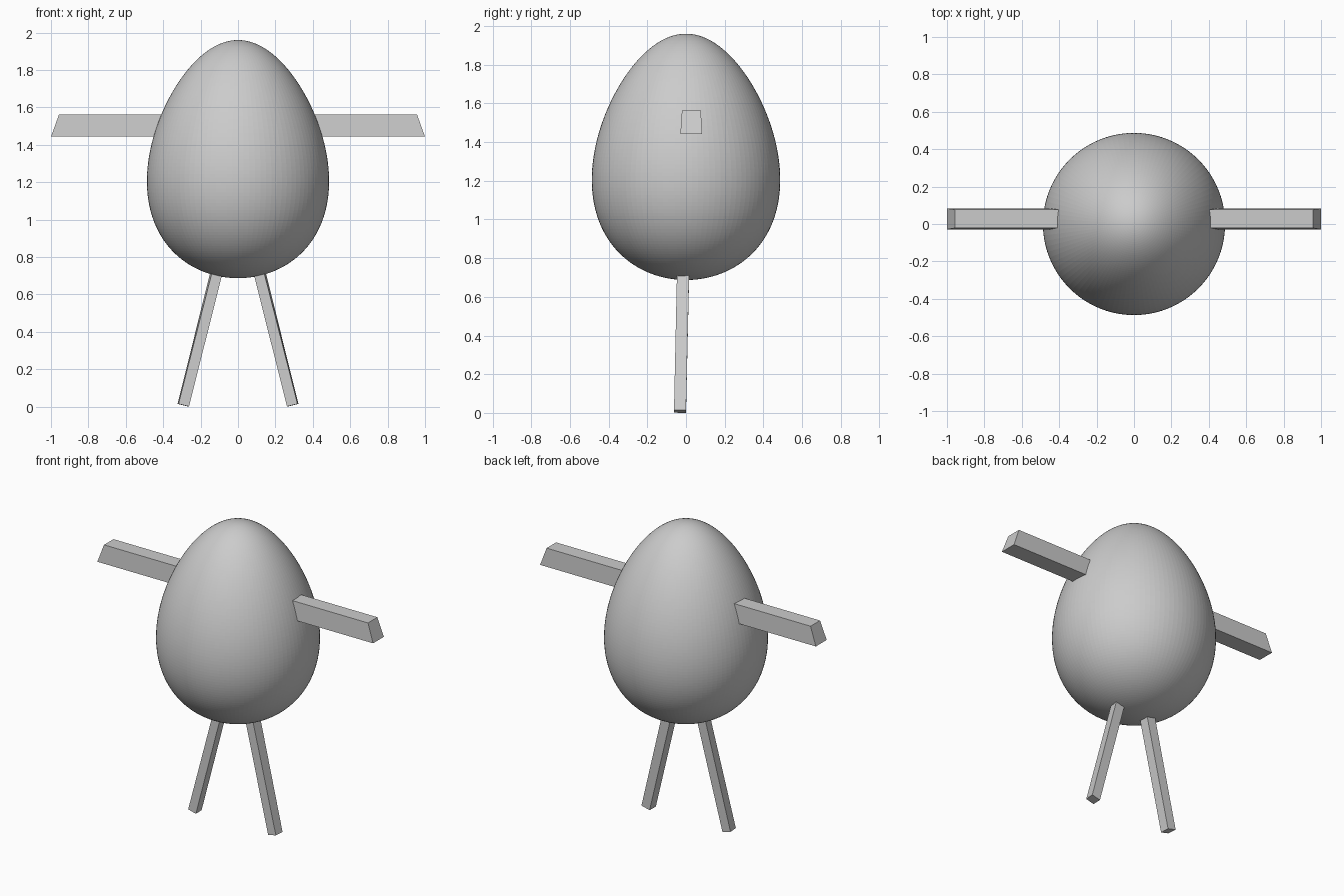
import bpy, bmesh, math

if "Cube" in bpy.data.objects:
    bpy.data.objects.remove(bpy.data.objects["Cube"])

grey = bpy.data.materials.new("light_grey")
grey.diffuse_color = (0.6, 0.6, 0.6, 1)
grey.use_nodes = True
grey.node_tree.nodes["Principled BSDF"].inputs["Base Color"].default_value = grey.diffuse_color


def finish(name, bm):
    bmesh.ops.recalc_face_normals(bm, faces=bm.faces)
    mesh = bpy.data.meshes.new(name)
    bm.to_mesh(mesh)
    bm.free()
    mesh.materials.append(grey)
    ob = bpy.data.objects.new(name, mesh)
    bpy.context.collection.objects.link(ob)
    return ob


def bar(name, start, end, side):
    """Four-sided bar between two corner loops; side mirrors it in x."""
    bm = bmesh.new()
    a, b = [[bm.verts.new((side * x, y, z)) for x, y, z in loop]
            for loop in (start, end)]
    bm.faces.new(a)
    bm.faces.new(b)
    for i in range(4):
        j = (i + 1) % 4
        bm.faces.new((a[i], a[j], b[j], b[i]))
    return finish(name, bm)


# Egg body: sphere stretched in height and tapered towards the top
bm = bmesh.new()
bmesh.ops.create_uvsphere(bm, u_segments=100, v_segments=100, radius=1)
for v in bm.verts:
    t = v.co.z
    r = 0.478 * (1 - 0.199 * t)
    v.co = (v.co.x * r, v.co.y * r, 1.3235 + 0.6365 * t)
finish("egg_body", bm)

for label, side in (("right", 1), ("left", -1)):
    # Arm: trapezoid section, slanted at the tip
    tip = [(1.0, -0.029, 1.443), (1.0, 0.083, 1.443),
           (0.957, 0.077, 1.562), (0.957, -0.021, 1.562)]
    root = [(0.3, y, z) for _, y, z in tip]
    bar(label + "_arm", root, tip, side)

    # Leg: thin splayed stick with a square-cut foot
    foot = [(0.262, -0.062, 0.001), (0.318, -0.062, 0.015),
            (0.323, 0.0, 0.015), (0.264, 0.0, 0.0)]
    hip = [(0.065, -0.045, 0.785), (0.118, -0.045, 0.8),
           (0.128, 0.018, 0.8), (0.067, 0.018, 0.785)]
    bar(label + "_leg", foot, hip, side)
